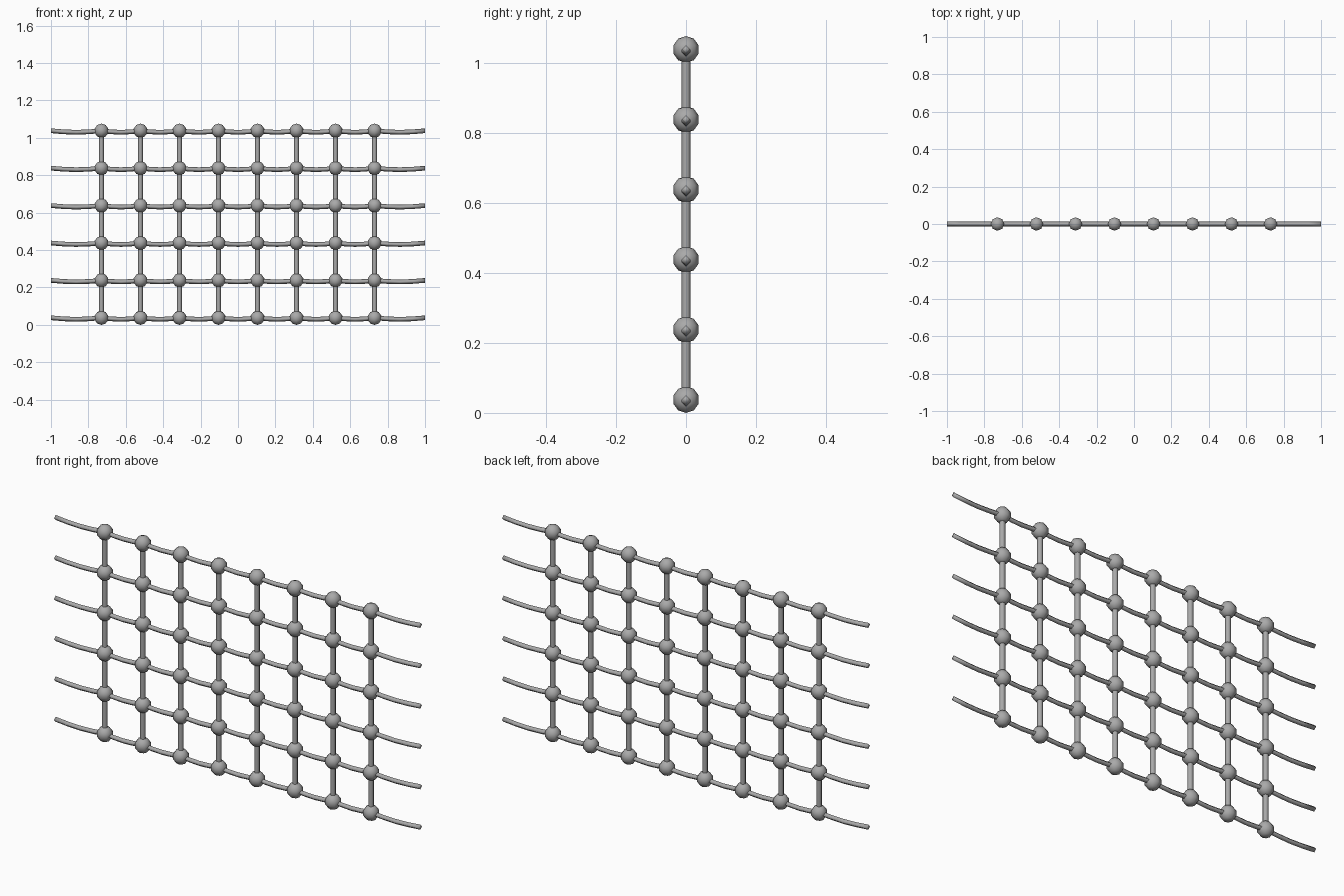
import bpy
import bmesh
from math import sin, cos, pi
from mathutils import Vector

cube = bpy.data.objects.get("Cube")
if cube:
    bpy.data.objects.remove(cube)

COLS, ROWS = 8, 6
KNOT_R, ROPE_R = 0.038, 0.0125
SAG, STEPS = 0.008, 4
xs = [-0.73 + i * 1.46 / (COLS - 1) for i in range(COLS)]
zs = [KNOT_R + i * 0.2 for i in range(ROWS)]

rope_grey = bpy.data.materials.new("rope_grey")
rope_grey.use_nodes = True
rope_grey.diffuse_color = (0.4, 0.4, 0.4, 1)
rope_grey.node_tree.nodes["Principled BSDF"].inputs["Base Color"].default_value = (0.4, 0.4, 0.4, 1)


def finish(name, bm):
    """Turn a bmesh into a smooth-shaded object."""
    bmesh.ops.recalc_face_normals(bm, faces=bm.faces)
    mesh = bpy.data.meshes.new(name)
    for face in bm.faces:
        face.smooth = len(face.verts) < 5
    bm.to_mesh(mesh)
    bm.free()
    mesh.materials.append(rope_grey)
    obj = bpy.data.objects.new(name, mesh)
    bpy.context.collection.objects.link(obj)
    return obj


def tube(name, path, u, v, sides):
    """Sweep a regular polygon, spanned by u and v, along a path."""
    bm = bmesh.new()
    rings = []
    for p in path:
        angles = [2 * pi * k / sides for k in range(sides)]
        rings.append([bm.verts.new(Vector(p) + ROPE_R * (cos(a) * u + sin(a) * v)) for a in angles])
    for a, b in zip(rings, rings[1:]):
        for k in range(sides):
            n = (k + 1) % sides
            bm.faces.new((a[k], a[n], b[n], b[k]))
    bm.faces.new(rings[0])
    bm.faces.new(rings[-1])
    return finish(name, bm)


X, Y, Z = Vector((1, 0, 0)), Vector((0, 1, 0)), Vector((0, 0, 1))

# Horizontal ropes sag between the knots and at the loose ends
stops = [-1] + xs + [1]
for r, z in enumerate(zs):
    path = []
    for a, b in zip(stops, stops[1:]):
        for s in range(STEPS):
            t = s / STEPS
            path.append((a + (b - a) * t, 0, z - SAG * sin(pi * t)))
    path.append((1, 0, z))
    tube(f"horizontal_rope_{r + 1}", path, Y, Z, 4)

# Straight vertical ropes
for c, x in enumerate(xs):
    tube(f"vertical_rope_{c + 1}", [(x, 0, z) for z in zs], X, Y, 8)

# Round knots at every crossing
for r, z in enumerate(zs):
    for c, x in enumerate(xs):
        bm = bmesh.new()
        bmesh.ops.create_uvsphere(bm, u_segments=8, v_segments=5, radius=KNOT_R)
        finish(f"knot_{r + 1}_{c + 1}", bm).location = (x, 0, z)
